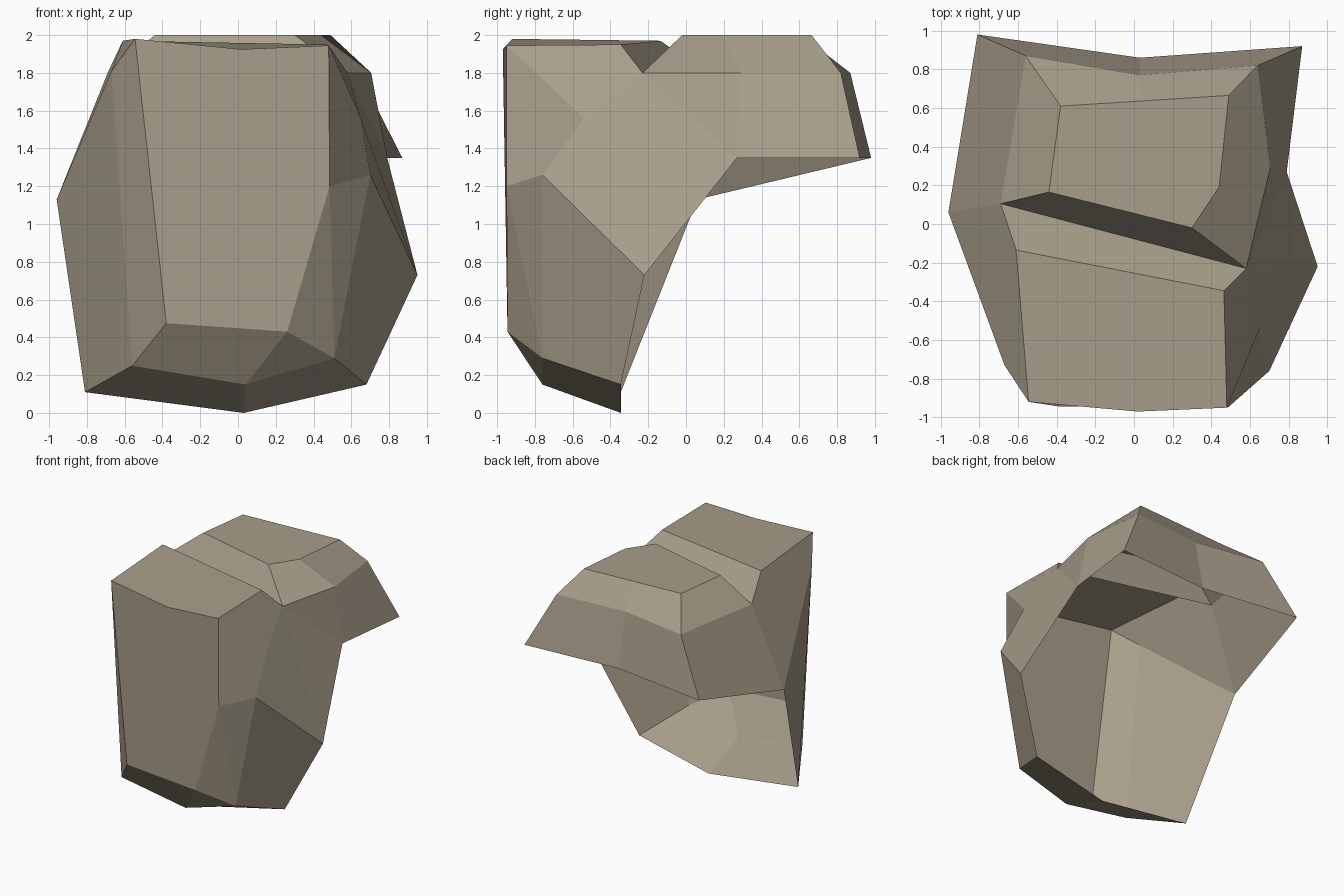
import bpy, bmesh

if "Cube" in bpy.data.objects:
    bpy.data.objects.remove(bpy.data.objects["Cube"])

bm = bmesh.new()


def row(*points):
    return [bm.verts.new(p) for p in points]


def loft(a, b):
    """Join two rows of equal length with a strip of quads."""
    for i in range(len(a) - 1):
        bm.faces.new((a[i], a[i + 1], b[i + 1], b[i]))


def level(z, *points):
    return row(*[(x, y, z) for x, y in points])


# Back lump: overhanging rim, shoulder ring and flat cap
right_tip, rim_r = row((.95, -.22, .73), (.79, .27, 1.35))
rim = [rim_r] + level(1.35, (.87, .92), (.03, .86), (-.81, .98))
left_tip = row((-.96, .06, 1.13))[0]
rim.append(left_tip)
shoulder = level(1.8, (.58, -.23), (.705, .29), (.64, .82), (.03, .77), (-.56, .87), (-.69, .105))
cap = level(2.0, (.30, -.02), (.44, .19), (.49, .665), (.05, .637), (-.38, .61), (-.44, .165))
loft(rim, shoulder[1:])
loft(shoulder, cap)
top = bm.faces.new(cap)
crease_r, crease_l = shoulder[0], shoulder[-1]
bm.faces.new((crease_r, crease_l, cap[-1], cap[0]))      # step down to the crease
bm.faces.new((crease_r, rim_r, shoulder[1]))
bm.faces.new((crease_r, right_tip, rim_r))

# Front lump: plateau with a slope into the crease
back_l, back_r = row((-.61, -.135, 1.97), (.465, -.345, 1.95))
front = row((-.545, -.92, 1.98), (.02, -.97, 1.925), (.48, -.95, 1.945))
bm.faces.new(front + [back_r, back_l])
bm.faces.new((back_l, back_r, crease_r, crease_l))

# Foot: open bottom rim, chamfer row and front panel
foot = row((-.81, -.345, .11), (.03, -.345, 0), (.68, -.345, .15))
toe = row((-.56, -.76, .25), (.04, -.76, .15), (.51, -.76, .29))
low_l, low_r = row((-.38, -.945, .475), (.26, -.945, .43))
side_r, cheek_r, bump_r, cheek_l = row(
    (.485, -.95, 1.2), (.70, -.76, 1.26), (.65, -.54, 1.56), (-.67, -.73, 1.81))
loft(foot, toe)
bm.faces.new((toe[0], toe[1], low_r, low_l))
bm.faces.new((toe[1], toe[2], low_r))
bm.faces.new((low_l, low_r, side_r, front[2], front[1], front[0]))

# Right side facets
for f in ((low_r, toe[2], side_r), (side_r, toe[2], cheek_r),
          (toe[2], foot[2], right_tip, cheek_r),
          (side_r, cheek_r, bump_r, front[2]),
          (front[2], bump_r, crease_r, back_r),
          (bump_r, cheek_r, right_tip, crease_r)):
    bm.faces.new(f)

# Left side facets
for f in ((front[0], cheek_l, toe[0], low_l), (cheek_l, left_tip, foot[0], toe[0]),
          (front[0], back_l, crease_l, left_tip, cheek_l)):
    bm.faces.new(f)

# Consistent outward normals on the open shell
bmesh.ops.recalc_face_normals(bm, faces=bm.faces[:])
top.normal_update()
if top.normal.z < 0:
    bmesh.ops.reverse_faces(bm, faces=bm.faces[:])

mesh = bpy.data.meshes.new("rock_shell")
bm.to_mesh(mesh)
bm.free()
stone = bpy.data.materials.new("beige_stone")
stone.diffuse_color = (.39, .34, .255, 1)
stone.use_nodes = True
stone.node_tree.nodes["Principled BSDF"].inputs["Base Color"].default_value = stone.diffuse_color
mesh.materials.append(stone)
bpy.context.collection.objects.link(bpy.data.objects.new("rock_shell", mesh))
